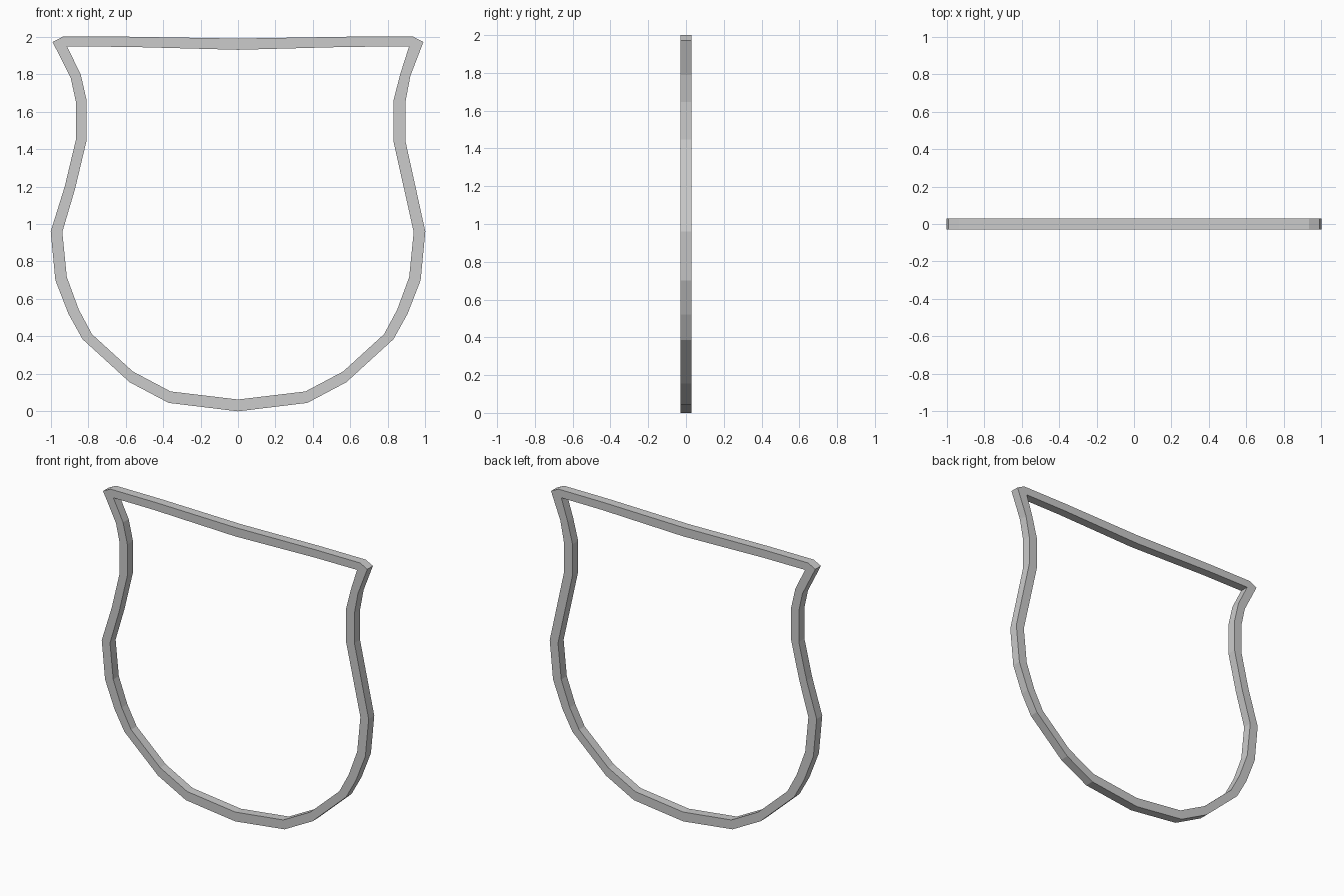
import bpy, bmesh

if "Cube" in bpy.data.objects:
    bpy.data.objects.remove(bpy.data.objects["Cube"])

HALF_DEPTH = 0.03

# Each row: outer x, outer z, inner x, inner z
bottom = [(0, 0, 0, 0.063)]
bowl = [
    (0.37, 0.045, 0.36, 0.106),
    (0.578, 0.155, 0.562, 0.213),
    (0.83, 0.385, 0.78, 0.412),
    (0.905, 0.52, 0.85, 0.543),
    (0.975, 0.70, 0.914, 0.717),
    (1.0, 0.96, 0.938, 0.957),
]
right_neck = [
    (0.893, 1.447, 0.829, 1.445),
    (0.893, 1.647, 0.829, 1.655),
    (0.92, 1.79, 0.866, 1.80),
]
left_neck = [
    (0.925, 1.20, 0.87, 1.187),
    (0.866, 1.447, 0.808, 1.447),
    (0.866, 1.655, 0.808, 1.66),
    (0.893, 1.78, 0.84, 1.80),
]
# Clipped outer corner, then the gently dipping top bar
corner = [
    (0.99, 1.972, 0.913, 1.947),
    (0.935, 2.0, 0.913, 1.947),
    (0.6, 2.0, 0.6, 1.946),
]
top = [(0, 1.99, 0, 1.93)]


def mirrored(rows):
    return [(-ox, oz, -ix, iz) for ox, oz, ix, iz in reversed(rows)]


rows = (bottom + bowl + right_neck + corner + top
        + mirrored(bowl + left_neck + corner))

# Square-section ring: four points per row, bridged to the next row
bm = bmesh.new()
rings = []
for ox, oz, ix, iz in rows:
    rings.append([bm.verts.new(p) for p in (
        (ox, -HALF_DEPTH, oz), (ox, HALF_DEPTH, oz),
        (ix, HALF_DEPTH, iz), (ix, -HALF_DEPTH, iz))])
for i, a in enumerate(rings):
    b = rings[(i + 1) % len(rings)]
    for k in range(4):
        n = (k + 1) % 4
        bm.faces.new((a[k], a[n], b[n], b[k]))

# Merge the doubled inner corner points and face everything outward
bmesh.ops.remove_doubles(bm, verts=bm.verts[:], dist=0.0005)
bmesh.ops.recalc_face_normals(bm, faces=bm.faces[:])

mesh = bpy.data.meshes.new("shield_frame")
bm.to_mesh(mesh)
bm.free()
frame = bpy.data.objects.new("shield_frame", mesh)
bpy.context.collection.objects.link(frame)
